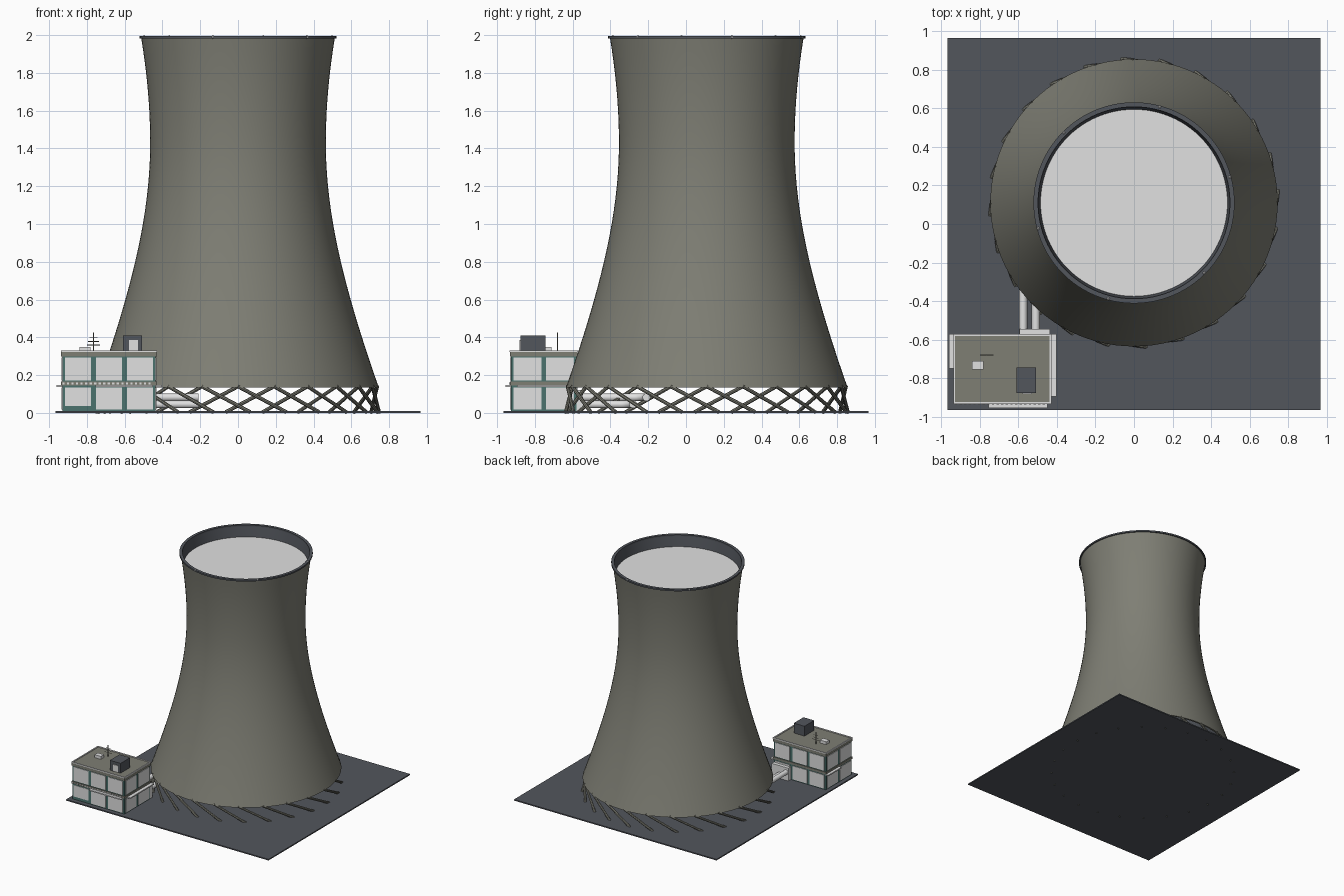
import bpy, bmesh, math
from mathutils import Vector, Matrix

cube = bpy.data.objects.get("Cube")
if cube:
    bpy.data.objects.remove(cube, do_unlink=True)


def material(name, rgb):
    m = bpy.data.materials.new(name)
    m.use_nodes = True
    col = (*rgb, 1)
    m.diffuse_color = col
    bsdf = next(n for n in m.node_tree.nodes if n.type == 'BSDF_PRINCIPLED')
    bsdf.inputs["Base Color"].default_value = col
    bsdf.inputs["Roughness"].default_value = 0.8
    return m


CONCRETE = material("warm grey concrete", (0.21, 0.21, 0.175))
SLATE = material("dark slate", (0.085, 0.093, 0.108))
PALE = material("pale grey", (0.75, 0.75, 0.75))
TEAL = material("teal trim", (0.07, 0.17, 0.155))


def finish(name, bm, *mats, smooth=False):
    me = bpy.data.meshes.new(name)
    bm.to_mesh(me)
    bm.free()
    ob = bpy.data.objects.new(name, me)
    bpy.context.collection.objects.link(ob)
    for m in mats:
        me.materials.append(m)
    if smooth:
        bpy.ops.object.select_all(action='DESELECT')
        ob.select_set(True)
        bpy.context.view_layer.objects.active = ob
        bpy.ops.object.shade_smooth_by_angle(angle=math.radians(40))
    return ob


def boxes(name, mat, *extents):
    """Boxes given as (x0, x1, y0, y1, z0, z1), joined in one object."""
    bm = bmesh.new()
    for x0, x1, y0, y1, z0, z1 in extents:
        mid = Vector((x0 + x1, y0 + y1, z0 + z1)) / 2
        size = Vector((x1 - x0, y1 - y0, z1 - z0))
        bmesh.ops.create_cube(bm, size=1, matrix=Matrix.Translation(mid) @ Matrix.Diagonal((*size, 1)))
    return finish(name, bm, mat)


def rod(bm, a, b, r, sides=8):
    a, b = Vector(a), Vector(b)
    d = b - a
    rot = d.to_track_quat('Z', 'Y').to_matrix().to_4x4()
    bmesh.ops.create_cone(bm, cap_ends=True, segments=sides, radius1=r, radius2=r, depth=d.length,
                          matrix=Matrix.Translation((a + b) / 2) @ rot)


# Ground slab
boxes("ground_slab", SLATE, (-0.967, 0.967, -0.965, 0.965, 0, 0.01))

# Tower shell: hyperbola spun round the tower axis
CENTRE = Vector((0, 0.11, 0))
BASE, TOP, WAIST = 0.134, 1.99, 1.43


def shell_radius(z):
    c = 1.034 if z < WAIST else 1.2
    return 0.465 * math.sqrt(1 + ((z - WAIST) / c) ** 2)


def lathe(name, profile, mats, steps=96, closed=True):
    bm = bmesh.new()
    rings = []
    for r, z in profile:
        rings.append([bm.verts.new(CENTRE + Vector((r * math.cos(t), r * math.sin(t), z)))
                      for t in (math.tau * i / steps for i in range(steps))])
    for k in range(len(rings) if closed else len(rings) - 1):
        lo, hi = rings[k], rings[(k + 1) % len(rings)]
        for i in range(steps):
            j = (i + 1) % steps
            bm.faces.new((lo[i], lo[j], hi[j], hi[i]))
    bm.normal_update()
    for f in bm.faces:
        out = f.calc_center_median() - CENTRE
        out.z = 0
        f.material_index = int(len(mats) > 1 and f.normal.dot(out.normalized()) < -0.3)
    return finish(name, bm, *mats, smooth=True)


levels = [BASE + (TOP - BASE) * i / 28 for i in range(29)]
outer = [(shell_radius(z), z) for z in levels]
inner = [(r - 0.014, z) for r, z in reversed(outer)]
lathe("tower_shell", outer + inner, (CONCRETE, SLATE))
lathe("tower_rim", [(0.498, 1.982), (0.522, 1.982), (0.522, 1.995), (0.498, 1.995)], (SLATE,))

# Pale disc closing the mouth just below the rim
bm = bmesh.new()
bmesh.ops.create_cone(bm, cap_ends=True, segments=96, radius1=0.494, radius2=0.494, depth=0.006,
                      matrix=Matrix.Translation(CENTRE + Vector((0, 0, 1.895))))
finish("mouth_disc", bm, PALE)


def around(angle, r, z):
    return CENTRE + Vector((r * math.cos(angle), r * math.sin(angle), z))


# Small lamps on the rim
bm = bmesh.new()
for i in range(6):
    p = around(math.radians(15 + 60 * i), 0.515, 1.99)
    bmesh.ops.create_icosphere(bm, subdivisions=1, radius=0.01, matrix=Matrix.Translation(p))
finish("rim_lamps", bm, PALE)

# Slanting support columns, all leaning the same way
bm = bmesh.new()
COLUMNS = 24
for i in range(COLUMNS):
    a = math.tau * i / COLUMNS
    rod(bm, around(a, 0.737, BASE + 0.006), around(a + math.radians(20), 0.75, 0.004), 0.01)
finish("support_columns", bm, CONCRETE, smooth=True)

# Building body
X0, X1, Y0, Y1 = -0.93, -0.436, -0.926, -0.58
boxes("building_walls", TEAL, (X0, X1, Y0, Y1, 0.01, 0.3))
boxes("roof_slab", CONCRETE, (X0 - 0.006, X1 + 0.006, Y0 - 0.006, Y1 + 0.006, 0.298, 0.325))

# Pale wall panels: three on the long sides, two on the short sides
T = 0.005
panels = []
for z0, z1 in ((0.018, 0.135), (0.172, 0.292)):
    for i in range(3):
        w = (X1 - X0) / 3
        a, b = X0 + i * w + 0.013, X0 + (i + 1) * w - 0.013
        low = z0 + 0.018 if i == 0 and z0 < 0.1 else z0
        panels += [(a, b, Y0 - T, Y0, low, z1), (a, b, Y1, Y1 + T, z0, z1)]
    for i in range(2):
        w = (Y1 - Y0) / 2
        a, b = Y0 + i * w + 0.013, Y0 + (i + 1) * w - 0.013
        panels += [(X0 - T, X0, a, b, z0, z1), (X1, X1 + T, a, b, z0, z1)]
boxes("wall_panels", PALE, *panels)


# Rectangular frame of four bars
def frame(x0, x1, y0, y1, z0, z1, t):
    return [(x0, x1, y0, y0 + t, z0, z1), (x0, x1, y1 - t, y1, z0, z1),
            (x0, x0 + t, y0 + t, y1 - t, z0, z1), (x1 - t, x1, y0 + t, y1 - t, z0, z1)]


boxes("roof_edge", PALE, *frame(X0 - 0.008, X1 + 0.008, Y0 - 0.008, Y1 + 0.008, 0.322, 0.331, 0.01))
boxes("floor_band", CONCRETE, *frame(X0 - 0.006, X1 + 0.006, Y0 - 0.006, Y1 + 0.006, 0.145, 0.165, 0.012))

# Canopies above the ground floor, with small blocks along the front
boxes("canopies", PALE,
      (X0 - 0.03, X0, -0.75, Y1 + 0.008, 0.138, 0.148),
      (X1, X1 + 0.034, -0.895, Y1 + 0.008, 0.138, 0.148),
      (-0.755, -0.45, Y0 - 0.03, Y0, 0.138, 0.148))
boxes("band_blocks", PALE, *[(x, x + 0.012, Y0 - 0.011, Y0, 0.15, 0.16)
                             for x in (X0 + 0.024 * i for i in range(20))])

# Rooftop stair house with its door, and a vent
boxes("stair_house", SLATE, (-0.61, -0.508, -0.877, -0.745, 0.325, 0.41))
boxes("stair_door", PALE, (-0.578, -0.53, -0.882, -0.877, 0.328, 0.385))
boxes("roof_vent", PALE, (-0.84, -0.782, -0.755, -0.712, 0.325, 0.35))

# Antenna
bm = bmesh.new()
rod(bm, (-0.765, -0.68, 0.325), (-0.765, -0.68, 0.425), 0.003, 6)
for z, half in ((0.36, 0.035), (0.378, 0.028), (0.398, 0.02)):
    rod(bm, (-0.765 - half, -0.68, z), (-0.765 + half, -0.68, z), 0.002, 6)
finish("antenna", bm, CONCRETE)

# Water pipes bending from the building into the tower
boxes("pipe_header", PALE, (-0.595, -0.436, Y1, -0.545, 0.01, 0.12))
for n, (x, y, z) in enumerate(((-0.575, -0.21, 0.082), (-0.51, -0.28, 0.045))):
    cu = bpy.data.curves.new("water_pipe", 'CURVE')
    cu.dimensions = '3D'
    cu.bevel_depth = 0.021
    cu.bevel_resolution = 3
    cu.use_fill_caps = True
    path = [(x, Y1, z), (x, y - 0.08, z)]
    path += [(x + 0.08 - 0.08 * math.cos(t), y - 0.08 + 0.08 * math.sin(t), z)
             for t in (math.pi / 12 * k for k in range(1, 7))]
    path.append((-0.21, y, z))
    sp = cu.splines.new('POLY')
    sp.points.add(len(path) - 1)
    for pt, co in zip(sp.points, path):
        pt.co = (*co, 1)
    cu.materials.append(PALE)
    ob = bpy.data.objects.new(f"water_pipe_{n + 1}", cu)
    bpy.context.collection.objects.link(ob)
